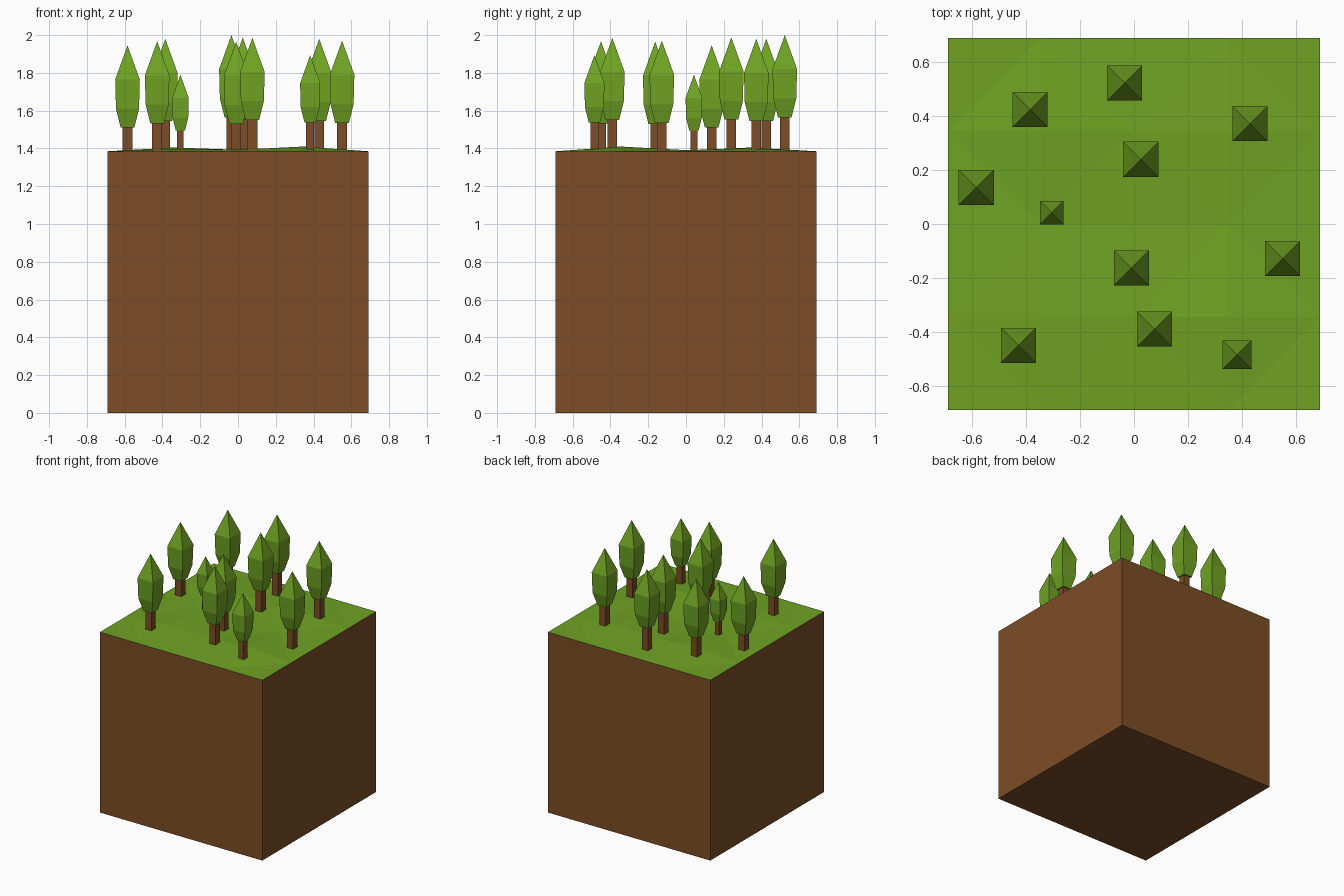
import bpy, bmesh, math

if "Cube" in bpy.data.objects:
    bpy.data.objects.remove(bpy.data.objects["Cube"])


def material(name, rgb):
    m = bpy.data.materials.new(name)
    m.diffuse_color = (*rgb, 1)
    m.use_nodes = True
    m.node_tree.nodes["Principled BSDF"].inputs["Base Color"].default_value = m.diffuse_color
    return m


green = material("leaf green", (0.16, 0.365, 0.017))
brown = material("earth brown", (0.2, 0.075, 0.019))

HALF, TOP = 0.69, 1.385


def finish(name, bm, mat):
    bmesh.ops.recalc_face_normals(bm, faces=bm.faces)
    me = bpy.data.meshes.new(name)
    bm.to_mesh(me)
    bm.free()
    me.materials.append(mat)
    ob = bpy.data.objects.new(name, me)
    bpy.context.collection.objects.link(ob)
    return ob


def square_stack(name, x, y, rings, mat):
    """Four-sided body lofted through (z, half width) rings; zero width makes a tip."""
    bm = bmesh.new()
    loops = []
    for z, h in rings:
        pts = [(0, 0)] if h == 0 else [(-h, -h), (h, -h), (h, h), (-h, h)]
        loops.append([bm.verts.new((x + a, y + b, z)) for a, b in pts])
    for lo, hi in zip(loops, loops[1:]):
        for i in range(4):
            j = (i + 1) % 4
            if len(hi) == 1:
                bm.faces.new((lo[i], lo[j], hi[0]))
            else:
                bm.faces.new((lo[i], lo[j], hi[j], hi[i]))
    for end in (loops[0], loops[-1]):
        if len(end) == 4:
            bm.faces.new(end)
    return finish(name, bm, mat)


# Earth block, left open under the grass
block = bmesh.new()
bmesh.ops.create_cube(block, size=1)
for v in block.verts:
    v.co = (v.co.x * 2 * HALF, v.co.y * 2 * HALF, (v.co.z + 0.5) * TOP)
bmesh.ops.delete(block, geom=[f for f in block.faces if f.calc_center_median().z > TOP - 0.01],
                 context='FACES_ONLY')
finish("earth_block", block, brown)

# Gently uneven grass surface with faceted bumps
grass = bmesh.new()
bmesh.ops.create_grid(grass, x_segments=4, y_segments=4, size=HALF)
bumps = {(-1, -1): 0.012, (0, -1): 0.008, (1, -1): 0.025,
         (-1, 0): 0.004, (0, 0): 0.0, (1, 0): 0.006,
         (-1, 1): 0.02, (0, 1): 0.008, (1, 1): 0.016}
for v in grass.verts:
    key = (round(v.co.x / HALF * 2), round(v.co.y / HALF * 2))
    v.co.z = TOP + bumps.get(key, 0)
bmesh.ops.triangulate(grass, faces=grass.faces)
g = finish("grass", grass, green)
if g.data.polygons[0].normal.z < 0:
    g.data.flip_normals()

# Trees: x, y, tip height, scale
trees = [(-0.385, 0.425, 1.98, 1), (-0.035, 0.523, 2.0, 1), (0.43, 0.372, 1.98, 1),
         (0.025, 0.24, 1.987, 1), (-0.585, 0.136, 1.945, 1), (-0.305, 0.042, 1.79, 0.68),
         (-0.01, -0.163, 1.965, 1), (0.551, -0.128, 1.97, 1), (-0.428, -0.45, 1.967, 1),
         (0.076, -0.39, 1.985, 1), (0.382, -0.485, 1.893, 0.82)]
for i, (x, y, tip, s) in enumerate(trees, 1):
    square_stack(f"tree_{i}_foliage", x, y,
                 [(tip - 0.435 * s, 0.036 * s), (tip - 0.335 * s, 0.061 * s),
                  (tip - 0.18 * s, 0.065 * s), (tip, 0)], green)
    square_stack(f"tree_{i}_trunk", x, y,
                 [(TOP - 0.01, 0.026 * s), (tip - 0.42 * s, 0.026 * s)], brown)
